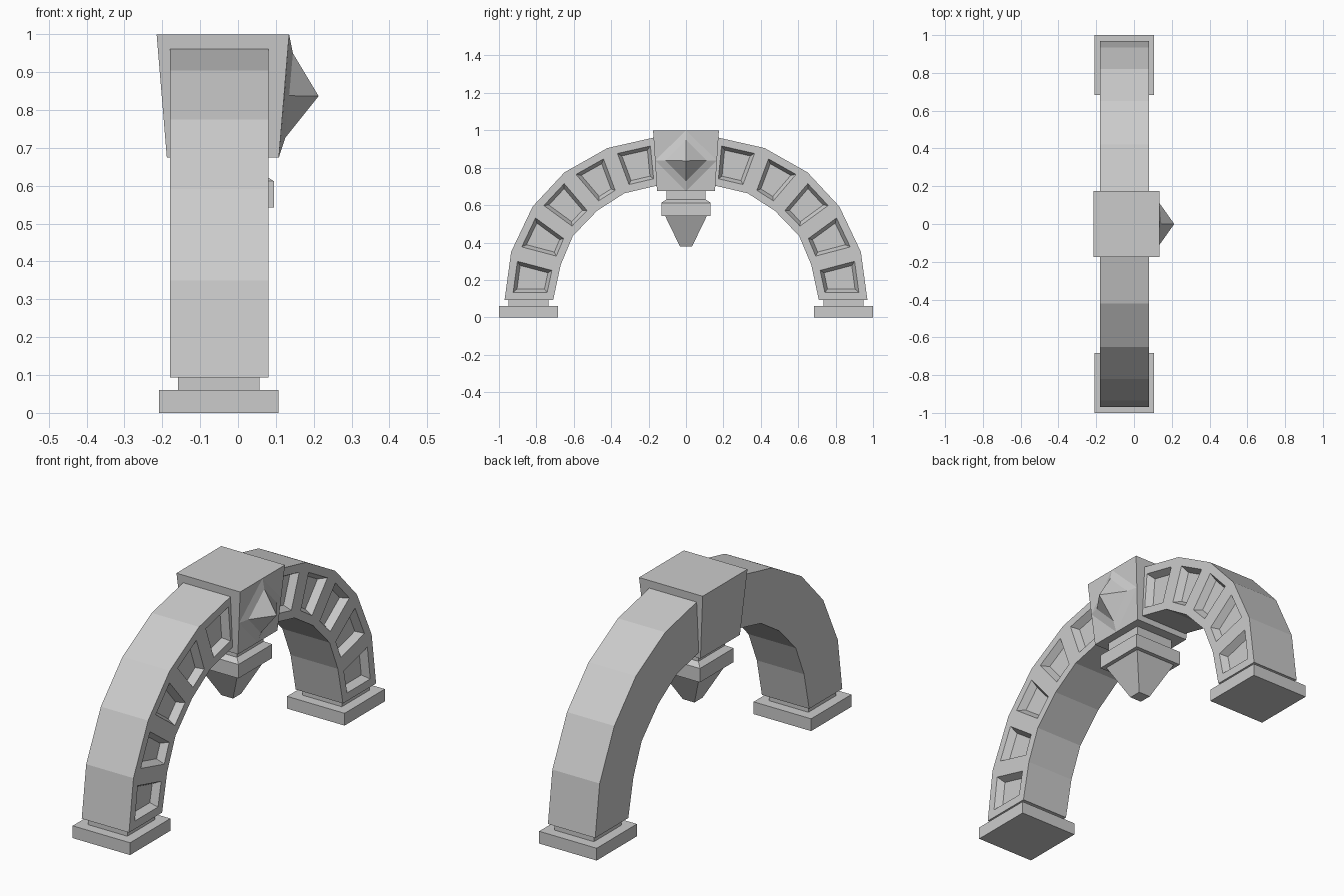
import bpy, bmesh

cube = bpy.data.objects.get("Cube")
if cube:
    bpy.data.objects.remove(cube, do_unlink=True)

stone = bpy.data.materials.new("grey_stone")
stone.use_nodes = True
stone.diffuse_color = (0.6, 0.6, 0.6, 1)
bsdf = stone.node_tree.nodes["Principled BSDF"]
bsdf.inputs["Base Color"].default_value = (0.6, 0.6, 0.6, 1)
bsdf.inputs["Roughness"].default_value = 0.9


def finish(bm, name):
    mesh = bpy.data.meshes.new(name)
    bm.to_mesh(mesh)
    bm.free()
    mesh.materials.append(stone)
    obj = bpy.data.objects.new(name, mesh)
    bpy.context.collection.objects.link(obj)
    return obj


def loft(bm, rings):
    """Skin a list of equal point rings, cap both ends, return the rings of verts."""
    rows = [[bm.verts.new(p) for p in ring] for ring in rings]
    for a, b in zip(rows, rows[1:]):
        for i in range(len(a)):
            j = (i + 1) % len(a)
            bm.faces.new((a[i], a[j], b[j], b[i]))
    bm.faces.new(rows[0])
    bm.faces.new(rows[-1])
    bmesh.ops.recalc_face_normals(bm, faces=bm.faces)
    return rows


def square_stack(name, cx, cy, sections):
    """Stack of square sections given as (half width, height)."""
    bm = bmesh.new()
    loft(bm, [[(cx + sx * h, cy + sy * h, z)
               for sx, sy in ((-1, -1), (1, -1), (1, 1), (-1, 1))]
              for h, z in sections])
    return finish(bm, name)


# Arch halves with sunken panels on the +x face
BACK, FRONT = -0.18, 0.08
outer = [(0.97, 0.093), (0.935, 0.35), (0.82, 0.592), (0.65, 0.775), (0.42, 0.905), (0.155, 0.965)]
inner = [(0.71, 0.093), (0.67, 0.28), (0.605, 0.435), (0.475, 0.57), (0.33, 0.663), (0.13, 0.71)]


def arch_half(name, side):
    bm = bmesh.new()
    loft(bm, [[(BACK, side * o[0], o[1]), (FRONT, side * o[0], o[1]),
               (FRONT, side * i[0], i[1]), (BACK, side * i[0], i[1])]
              for o, i in zip(outer, inner)])
    panels = [f for f in bm.faces if f.normal.x > 0.9]
    bmesh.ops.inset_individual(bm, faces=panels, thickness=0.04, use_even_offset=True)
    bmesh.ops.inset_individual(bm, faces=panels, thickness=0.018, depth=-0.035,
                               use_even_offset=True)
    return finish(bm, name)


for label, side in (("front", -1), ("back", 1)):
    arch_half(label + "_arch", side)
    square_stack(label + "_plinth", -0.051, side * 0.842, [(0.158, 0), (0.158, 0.061)])
    square_stack(label + "_plinth_neck", -0.051, side * 0.842, [(0.108, 0.061), (0.108, 0.093)])

# Tapered keystone
bm = bmesh.new()
loft(bm, [[(x0, -w, z), (x1, -w, z), (x1, w, z), (x0, w, z)]
          for x0, x1, w, z in ((-0.188, 0.108, 0.155, 0.675), (-0.215, 0.135, 0.176, 1.0))])
finish(bm, "keystone")

# Pointed diamond boss on a shallow raised diamond
bm = bmesh.new()
rows = loft(bm, [
    [(0.135, 0, 1.0), (0.122, 0.165, 0.838), (0.108, 0, 0.675), (0.122, -0.165, 0.838)],
    [(0.145, 0, 0.95), (0.135, 0.11, 0.838), (0.125, 0, 0.727), (0.135, -0.11, 0.838)]])
bm.faces.ensure_lookup_table()
tip = bmesh.ops.poke(bm, faces=[bm.faces[-1]])["verts"][0]
tip.co = (0.213, 0, 0.837)
finish(bm, "diamond_boss")

# Hanging pendant
square_stack("pendant", -0.037, 0, [
    (0.105, 0.675), (0.105, 0.63), (0.132, 0.612), (0.132, 0.543),
    (0.112, 0.543), (0.032, 0.378)])
